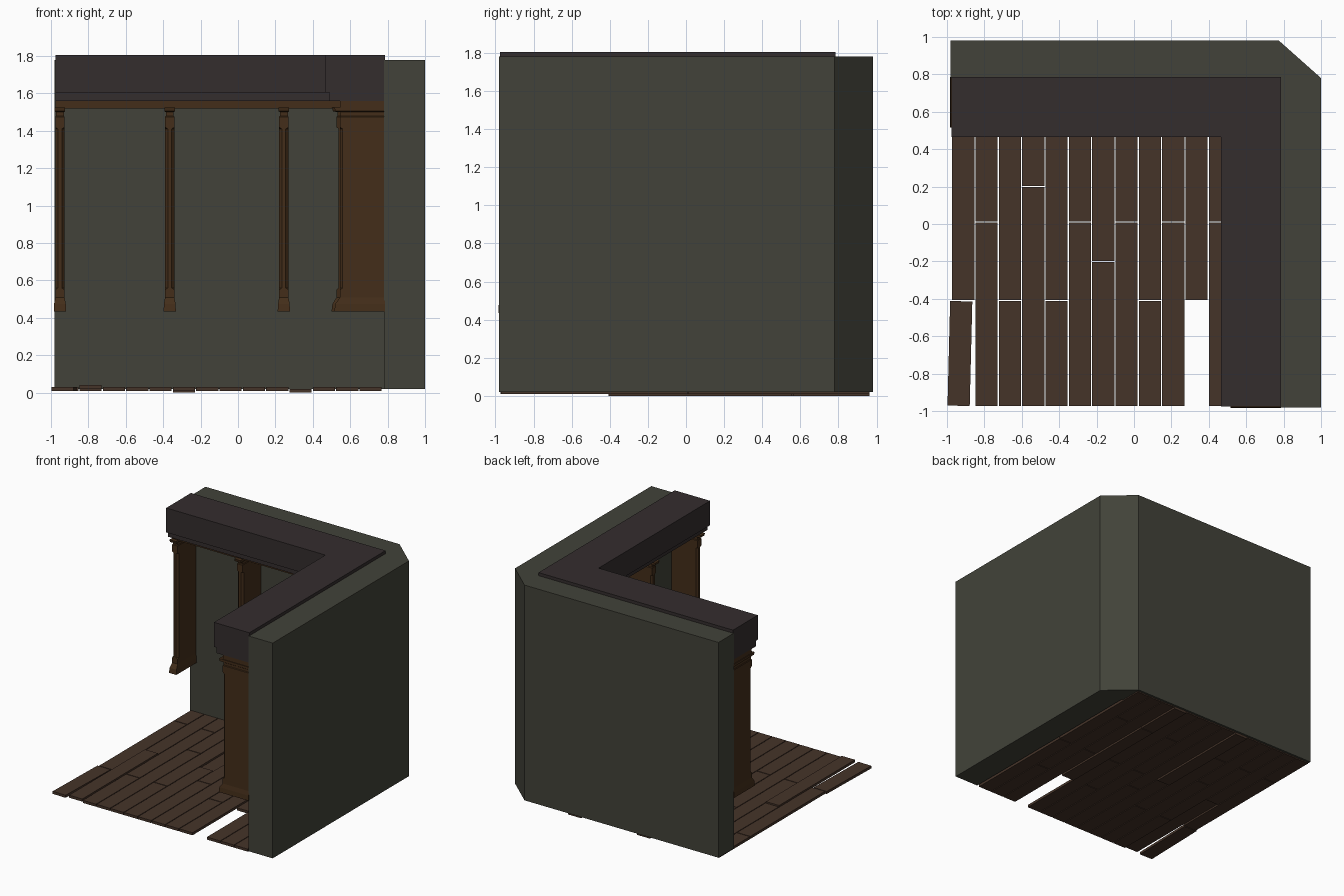
import bpy, bmesh
from math import sqrt
from mathutils import Matrix

if "Cube" in bpy.data.objects:
    bpy.data.objects.remove(bpy.data.objects["Cube"])


def material(name, rgb):
    m = bpy.data.materials.new(name)
    m.diffuse_color = (*rgb, 1)
    m.use_nodes = True
    m.node_tree.nodes["Principled BSDF"].inputs["Base Color"].default_value = m.diffuse_color
    return m


PLASTER = material("plaster", (0.054, 0.055, 0.041))
DARK = material("dark_wood", (0.034, 0.026, 0.027))
BROWN = material("brown_wood", (0.057, 0.027, 0.010))
FLOOR = material("floor_wood", (0.060, 0.034, 0.022))


def finish(name, bm, mat):
    bmesh.ops.remove_doubles(bm, verts=bm.verts, dist=1e-5)
    bmesh.ops.recalc_face_normals(bm, faces=bm.faces)
    me = bpy.data.meshes.new(name)
    bm.to_mesh(me)
    bm.free()
    me.materials.append(mat)
    ob = bpy.data.objects.new(name, me)
    bpy.context.collection.objects.link(ob)
    return ob


def prism(name, pts, z0, z1, mat):
    bm = bmesh.new()
    f = bm.faces.new([bm.verts.new((x, y, z0)) for x, y in pts])
    up = bmesh.ops.extrude_face_region(bm, geom=[f])["geom"]
    verts = [v for v in up if isinstance(v, bmesh.types.BMVert)]
    bmesh.ops.translate(bm, verts=verts, vec=(0, 0, z1 - z0))
    if not any(abs(g.calc_center_median().z - z0) < 1e-6 for g in bm.faces):
        bm.faces.new([v for v in bm.verts if abs(v.co.z - z0) < 1e-6])
    return finish(name, bm, mat)


# L-shaped wall with a cut outer corner
prism("wall", [(-0.98, 0.78), (0.78, 0.78), (0.78, -0.98), (1, -0.98),
               (1, 0.78), (0.775, 0.98), (-0.98, 0.98)], 0.02, 1.78, PLASTER)


# Stepped cornice, three stacked L-shaped bands
def band(name, inner, z0, z1, mat):
    e = -0.975
    prism(name, [(e, inner), (inner, inner), (inner, e), (0.785, e),
                 (0.785, 0.785), (e, 0.785)], z0, z1, mat)


band("cornice_top", 0.465, 1.605, 1.805, DARK)
band("cornice_step", 0.49, 1.56, 1.605, DARK)
band("cornice_rail", 0.545, 1.52, 1.56, BROWN)

# Wall pillars: rings of (height, half width, reach from wall, edge chamfer)
RINGS = [(0.435, 0.033, 0.27, 0), (0.475, 0.031, 0.265, 0),
         (0.51, 0.025, 0.24, 0), (0.55, 0.025, 0.24, 0),
         (0.56, 0.025, 0.24, 0.015), (1.41, 0.025, 0.24, 0.015),
         (1.42, 0.025, 0.24, 0), (1.475, 0.025, 0.24, 0),
         (1.48, 0.021, 0.236, 0), (1.50, 0.021, 0.236, 0),
         (1.505, 0.028, 0.265, 0), (1.525, 0.028, 0.27, 0)]


def pillar(name, origin, across, out, reach=0.0):
    bm = bmesh.new()
    loops = []
    for z, w, f, c in RINGS:
        f += reach
        sec = [(-w, 0), (-w, f - c), (c - w, f), (w - c, f), (w, f - c), (w, 0)]
        loops.append([bm.verts.new((origin[0] + u * across[0] + d * out[0],
                                    origin[1] + u * across[1] + d * out[1], z))
                      for u, d in sec])
    for a, b in zip(loops, loops[1:]):
        for i in range(6):
            j = (i + 1) % 6
            bm.faces.new((a[i], a[j], b[j], b[i]))
    bm.faces.new(loops[0])
    bm.faces.new(loops[-1])
    finish(name, bm, BROWN)


for i, p in enumerate((-0.952, -0.365, 0.245)):
    pillar(f"back_pillar_{i}", (p, 0.785), (1, 0), (0, -1))
    pillar(f"right_pillar_{i}", (0.785, p), (0, 1), (-1, 0))
s = 1 / sqrt(2)
pillar("corner_pillar", (0.785, 0.785), (s, -s), (-s, -s), 0.10)

# Floorboards: column joints along y, with a few boards shifted or missing
JOINTS = [(-0.41, 0.56), (0.01,), (-0.41, 0.56), (0.2,), (-0.41, 0.56), (0.01,),
          (-0.2,), (0.01,), (-0.41, 0.56), (0.01,), (-0.41, 0.56), (0.01,),
          (-0.41, 0.56), (0.01,)]
LIFT = {(1, 0): 0.009, (5, 1): -0.01, (10, 1): -0.01, (10, 2): -0.01}
W, G = 0.1247, 0.003
for c, joints in enumerate(JOINTS):
    ends = [-0.975, *joints, 0.965]
    for r, (y0, y1) in enumerate(zip(ends, ends[1:])):
        if (c, r) == (10, 0):
            continue
        x0, x1 = -0.975 + c * W + G, -0.975 + (c + 1) * W - G
        dz = LIFT.get((c, r), 0)
        ob = prism(f"floorboard_{c}_{r}", [(x0, y0 + G), (x1, y0 + G),
                   (x1, y1 - G), (x0, y1 - G)], 0.01 + dz, 0.031 + dz, FLOOR)
        if (c, r) == (0, 0):  # loose board knocked sideways
            ctr = Matrix.Translation((-0.9125, -0.69, 0))
            ob.data.transform(Matrix.Translation((-0.018, 0, 0)) @ ctr
                              @ Matrix.Rotation(-0.025, 4, 'Z') @ ctr.inverted())
